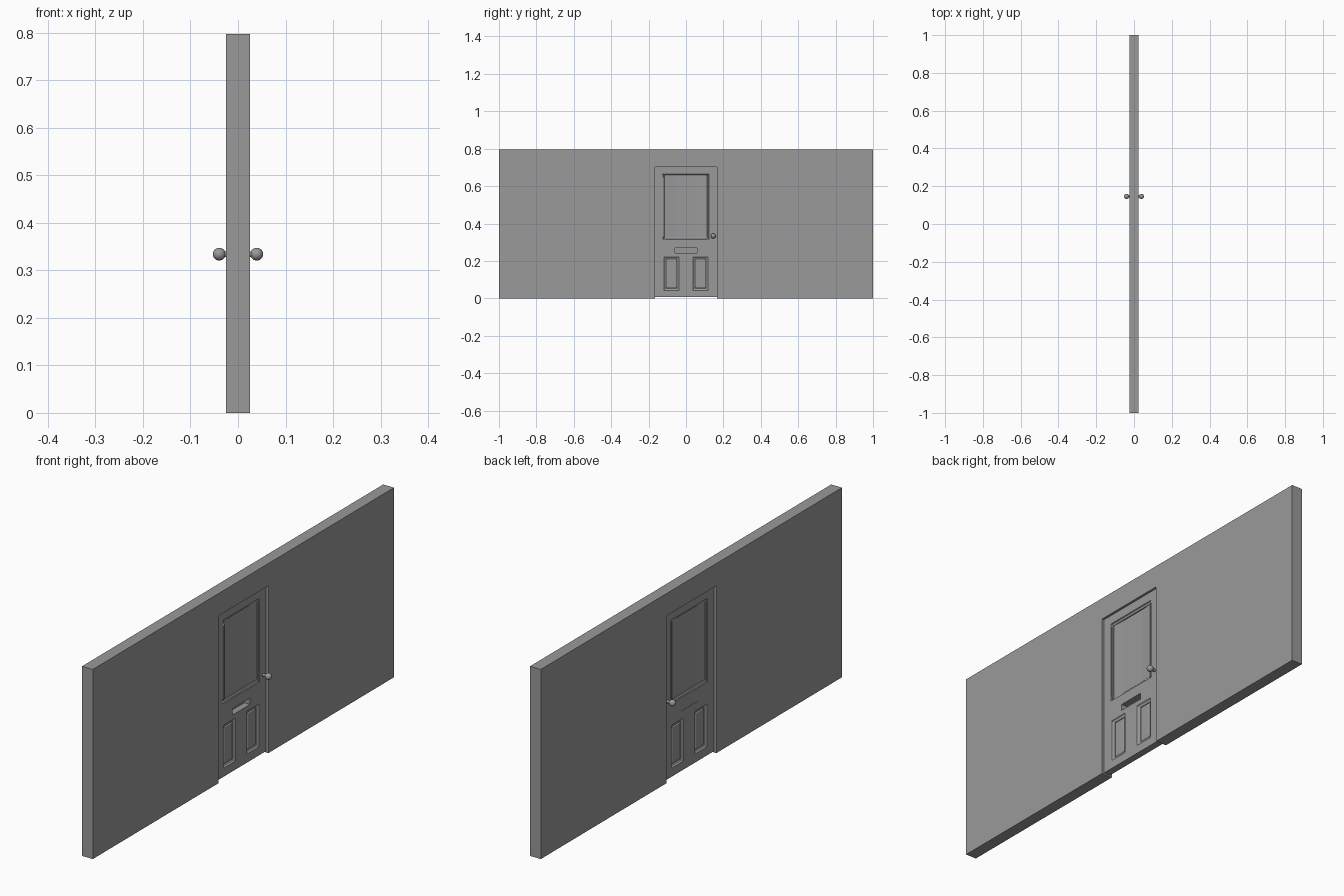
import bpy, bmesh
from math import radians, pi
from mathutils import Vector, Matrix

if "Cube" in bpy.data.objects:
    bpy.data.objects.remove(bpy.data.objects["Cube"])

# Single plain grey
grey = bpy.data.materials.new("plain_grey")
grey.use_nodes = True
colour = (0.32, 0.32, 0.32, 1)
grey.diffuse_color = colour
grey.node_tree.nodes["Principled BSDF"].inputs["Base Color"].default_value = colour


def finish(bm, name, smooth=False):
    bmesh.ops.recalc_face_normals(bm, faces=bm.faces)
    mesh = bpy.data.meshes.new(name)
    bm.to_mesh(mesh)
    bm.free()
    obj = bpy.data.objects.new(name, mesh)
    bpy.context.collection.objects.link(obj)
    mesh.materials.append(grey)
    if smooth:
        bpy.ops.object.select_all(action='DESELECT')
        obj.select_set(True)
        bpy.context.view_layer.objects.active = obj
        bpy.ops.object.shade_smooth_by_angle(angle=radians(40))
    return obj


def box(bm, lo, hi):
    lo, hi = Vector(lo), Vector(hi)
    matrix = Matrix.Translation((lo + hi) / 2) @ Matrix.Diagonal((*(hi - lo), 1))
    bmesh.ops.create_cube(bm, size=1, matrix=matrix)


WALL, HEIGHT = 0.025, 0.797      # half thickness, height
DOOR_Y, DOOR_Z, DOOR_X = 0.166, 0.703, 0.015

# Wall with a doorway, as one extruded outline
bm = bmesh.new()
outline = [(-1, 0), (-DOOR_Y, 0), (-DOOR_Y, DOOR_Z), (DOOR_Y, DOOR_Z),
           (DOOR_Y, 0), (1, 0), (1, HEIGHT), (-1, HEIGHT)]
face = bm.faces.new([bm.verts.new((-WALL, y, z)) for y, z in outline])
new = bmesh.ops.extrude_face_region(bm, geom=[face])["geom"]
bmesh.ops.translate(bm, vec=(2 * WALL, 0, 0),
                    verts=[v for v in new if isinstance(v, bmesh.types.BMVert)])
finish(bm, "wall")

# Door leaf, sliced along the edges of its window, slot and panels
bm = bmesh.new()
box(bm, (-DOOR_X, -DOOR_Y, 0.006), (DOOR_X, DOOR_Y, DOOR_Z))
window = (-0.122, 0.122, 0.314, 0.665)
slot = (-0.058, 0.058, 0.243, 0.27)
panels = [(-0.118, -0.037, 0.042, 0.222), (0.037, 0.118, 0.042, 0.222)]
for y0, y1, z0, z1 in [window, slot, *panels]:
    for co, no in [((0, y0, 0), (0, 1, 0)), ((0, y1, 0), (0, 1, 0)),
                   ((0, 0, z0), (0, 0, 1)), ((0, 0, z1), (0, 0, 1))]:
        bmesh.ops.bisect_plane(bm, geom=bm.verts[:] + bm.edges[:] + bm.faces[:],
                               plane_co=co, plane_no=no, dist=1e-5)
bmesh.ops.recalc_face_normals(bm, faces=bm.faces)


def mould(rect, side, steps):
    """Step the rectangle on one side of the door inward or outward."""
    y0, y1, z0, z1 = rect
    faces = []
    for f in bm.faces:
        c = f.calc_center_median()
        if f.normal.x * side > 0.9 and y0 < c.y < y1 and z0 < c.z < z1:
            faces.append(f)
    for thickness, depth in steps:
        bmesh.ops.inset_region(bm, faces=faces, thickness=thickness, depth=depth,
                               use_even_offset=True, use_boundary=True)


for side in (1, -1):
    mould(window, side, [(0.002, -0.003), (0.008, -0.003), (0.0005, -0.004)])
    for panel in panels:
        mould(panel, side, [(0.003, -0.004), (0.008, -0.003),
                            (0.001, -0.002), (0.005, 0.003)])
mould(slot, 1, [(0.0005, -0.026)])
finish(bm, "door")

# Letter flap on the far side
bm = bmesh.new()
box(bm, (-DOOR_X - 0.001, -0.055, 0.255), (-DOOR_X, 0.055, 0.258))
finish(bm, "letter_flap")

# Knobs on both sides
for side, label in ((1, "left"), (-1, "right")):
    bm = bmesh.new()
    turn = Matrix.Rotation(pi / 2, 4, 'Y')

    def at(x):
        return Matrix.Translation((side * x, 0.146, 0.334)) @ turn

    bmesh.ops.create_uvsphere(bm, u_segments=24, v_segments=14, radius=0.0135,
                              matrix=at(0.0395))
    bmesh.ops.create_cone(bm, segments=20, cap_ends=True, radius1=0.006,
                          radius2=0.006, depth=0.017, matrix=at(0.0225))
    finish(bm, label + "_knob", smooth=True)
